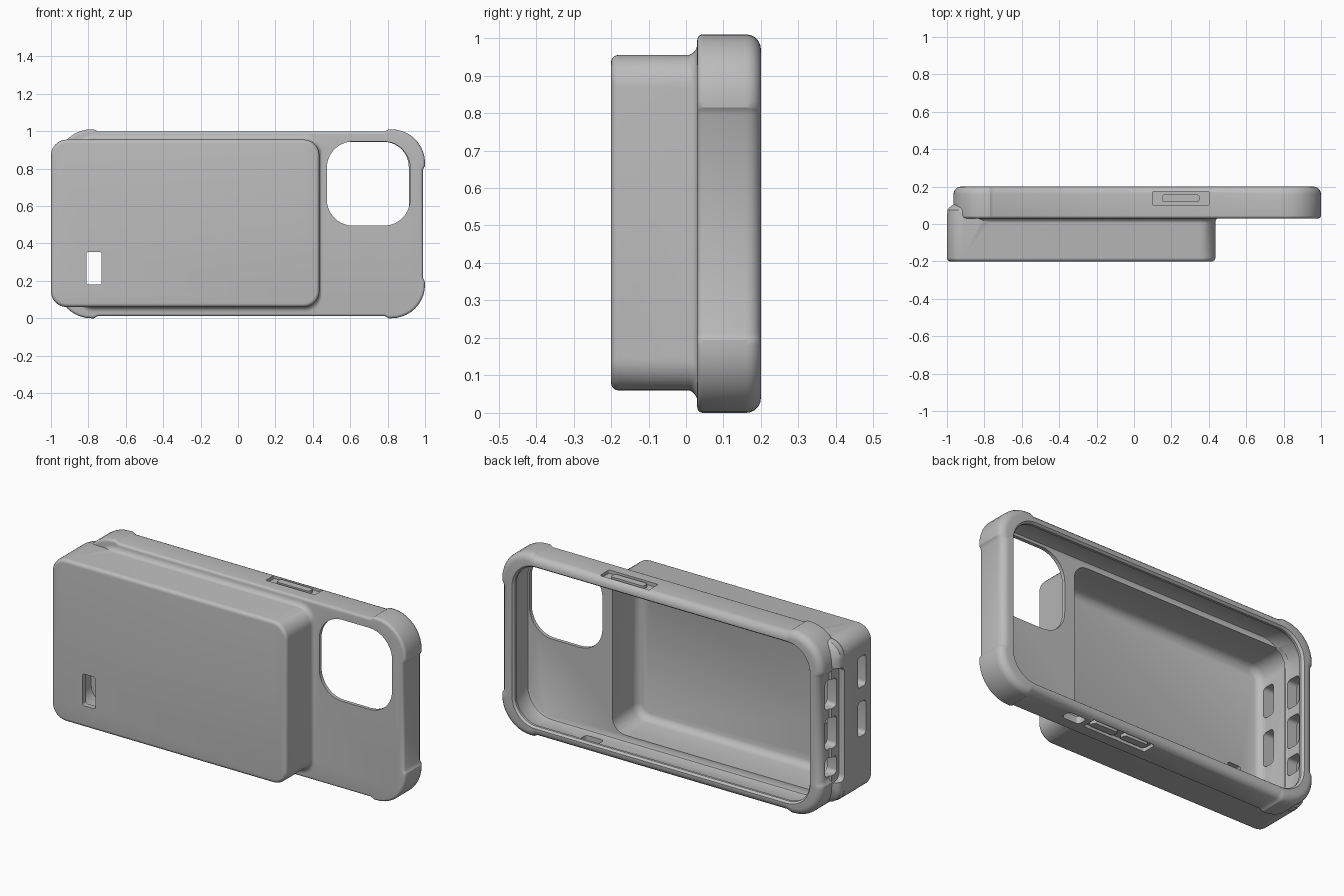
import bpy, bmesh, math
from mathutils import Vector

if "Cube" in bpy.data.objects:
    bpy.data.objects.remove(bpy.data.objects["Cube"], do_unlink=True)

grey = bpy.data.materials.new("matte_grey")
grey.use_nodes = True
grey.diffuse_color = (0.5, 0.5, 0.5, 1)
grey.node_tree.nodes["Principled BSDF"].inputs["Base Color"].default_value = (0.5, 0.5, 0.5, 1)

AXES = {"x": lambda u, v, w: (w, u, v),
        "y": lambda u, v, w: (u, w, v),
        "z": lambda u, v, w: (u, v, w)}


def outline(rect, r, inset=0, step=0, seg=10):
    """Rounded rectangle; step leaves raised corners between recessed sides."""
    u0, u1, v0, v1 = rect
    u0, u1, v0, v1 = u0 + inset, u1 - inset, v0 + inset, v1 - inset
    r = max(r - inset, 0.003)
    pts = []
    corners = [(u1 - r, v1 - r), (u0 + r, v1 - r), (u0 + r, v0 + r), (u1 - r, v0 + r)]
    for k, c in enumerate(corners):
        a0 = k * math.pi / 2
        arc = []
        for i in range(seg + 1):
            a = a0 + i * math.pi / 2 / seg
            arc.append(Vector((c[0] + r * math.cos(a), c[1] + r * math.sin(a))))
        if step:
            n0 = Vector((math.cos(a0), math.sin(a0)))
            n1 = Vector((-n0.y, n0.x))
            first, last = arc[0] - n1 * 0.015, arc[-1] - n0 * 0.015
            arc = ([first - n1 * 0.02 - n0 * step, first - n1 * 0.005 - n0 * step * 0.3, first]
                   + arc + [last, last - n0 * 0.005 - n1 * step * 0.3, last - n0 * 0.02 - n1 * step])
        pts += arc
    return pts


def loft(name, axis, levels):
    """Closed solid through (position, outline) levels."""
    bm = bmesh.new()
    rings = [[bm.verts.new(AXES[axis](p[0], p[1], w)) for p in pts] for w, pts in levels]
    for a, b in zip(rings, rings[1:]):
        for i in range(len(a)):
            j = (i + 1) % len(a)
            bm.faces.new((a[i], a[j], b[j], b[i]))
    bm.faces.new(rings[0])
    bm.faces.new(rings[-1])
    bmesh.ops.recalc_face_normals(bm, faces=bm.faces)
    mesh = bpy.data.meshes.new(name)
    bm.to_mesh(mesh)
    bm.free()
    mesh.materials.append(grey)
    ob = bpy.data.objects.new(name, mesh)
    bpy.context.collection.objects.link(ob)
    return ob


def prism(name, axis, rect, r, w0, w1):
    return loft(name, axis, [(w0, outline(rect, r, seg=5)), (w1, outline(rect, r, seg=5))])


def combine(target, tool, operation):
    mod = target.modifiers.new(operation, "BOOLEAN")
    mod.object, mod.operation, mod.solver = tool, operation, "EXACT"
    dg = bpy.context.evaluated_depsgraph_get()
    mesh = bpy.data.meshes.new_from_object(target.evaluated_get(dg))
    target.modifiers.clear()
    target.data = mesh
    bpy.data.objects.remove(tool, do_unlink=True)


def rounded(start, end, r0, r1, n=5):
    """(position, inset) pairs for a slab with rounded rims at both ends."""
    q = [i * math.pi / 2 / n for i in range(n + 1)]
    return ([(start + r0 * (1 - math.cos(a)), r0 * (1 - math.sin(a))) for a in q]
            + [(end - r1 * (1 - math.sin(a)), r1 * (1 - math.cos(a))) for a in q])


# Case shell with raised corner bumpers
shell = (-0.965, 1.0, 0.0, 1.01)
case = loft("phone_case", "y", [(y, outline(shell, 0.18, d, 0.011))
                                for y, d in rounded(0.03, 0.2, 0.015, 0.04)])

# Pack housing on the front
pack = (-1.0, 0.435, 0.06, 0.955)
combine(case, loft("pack_housing", "y", [(y, outline(pack, 0.085, d))
                                         for y, d in rounded(-0.2, 0.045, 0.02, 0.001)]), "UNION")

# Flared joint between housing and case
flare = []
for i in range(6):
    a = i * math.pi / 12 * 1.2
    g = 0.03 * (1 - math.cos(a)) - 0.001
    flare.append((0.03 * math.sin(a), outline((-0.86, 0.434 + g * 0.5, 0.06 - g, 0.955 + g), 0.085)))
flare.append((0.045, flare[-1][1]))
combine(case, loft("joint_flare", "y", flare), "UNION")

# End block joining the housing to the case end, scooped out for the ports
block = [(0.0, 0.001), (0.05, 0.001), (0.075, 0.003), (0.088, 0.012), (0.1, 0.028), (0.115, 0.045)]
end = loft("end_block", "y", [(y, outline((-1.0 + d, -0.7, 0.061 + d, 0.954 - d), 0.085)) for y, d in block])
combine(end, prism("scoop", "x", (0.045, 0.3, 0.19, 0.82), 0.03, -1.1, -0.964), "DIFFERENCE")
combine(case, end, "UNION")

# Phone pocket with a retaining lip
pocket = (-0.905, 0.93, 0.05, 0.96)
combine(case, loft("pocket", "y", [(y, outline(pocket, 0.15, d)) for y, d in
        [(0.05, 0.012), (0.055, 0.003), (0.065, 0), (0.15, 0), (0.165, 0.005),
         (0.175, 0.017), (0.188, 0.017), (0.21, 0.0)]]), "DIFFERENCE")

# Hollow inside the housing
hollow = (-0.93, 0.415, 0.085, 0.93)
combine(case, loft("hollow", "y", [(y, outline(hollow, 0.08, d)) for y, d in
        [(-0.17, 0.035), (-0.164, 0.02), (-0.15, 0.006), (-0.13, 0), (0.048, 0)]]), "DIFFERENCE")
combine(case, prism("hollow_mouth", "y", (-0.9, 0.415, 0.085, 0.93), 0.08, 0.0, 0.08), "DIFFERENCE")

# Camera window and front slot
window = (0.475, 0.92, 0.495, 0.945)
combine(case, loft("camera_window", "y", [(y, outline(window, 0.14)) for y in (0.0, 0.1)]), "DIFFERENCE")
combine(case, prism("front_slot", "y", (-0.81, -0.73, 0.18, 0.355), 0.012, -0.3, -0.1), "DIFFERENCE")

# Ports through the case end and the housing end
for z0, z1 in ((0.6, 0.76), (0.38, 0.55), (0.23, 0.33)):
    combine(case, prism("case_port", "x", (0.065, 0.15, z0, z1), 0.02, -1.1, -0.85), "DIFFERENCE")
for z0, z1 in ((0.65, 0.82), (0.38, 0.57)):
    combine(case, prism("pack_port", "x", (-0.14, -0.07, z0, z1), 0.02, -1.1, -0.85), "DIFFERENCE")

# Side buttons in shallow recesses: power on top, volume pair underneath
combine(case, prism("power_recess", "z", (0.1, 0.4, 0.1, 0.175), 0.006, 0.98, 1.1), "DIFFERENCE")
combine(case, prism("power_button", "z", (0.15, 0.35, 0.118, 0.157), 0.012, 0.97, 0.997), "UNION")
combine(case, prism("volume_recess", "z", (0.02, 0.4, 0.1, 0.175), 0.006, -0.1, 0.03), "DIFFERENCE")
for x0, x1 in ((0.04, 0.19), (0.23, 0.38)):
    combine(case, prism("volume_button", "z", (x0, x1, 0.118, 0.157), 0.012, 0.013, 0.04), "UNION")
combine(case, prism("switch_slot", "z", (0.43, 0.54, 0.1, 0.16), 0.02, -0.1, 0.09), "DIFFERENCE")

# Smooth shading with crisp edges
bpy.ops.object.select_all(action="DESELECT")
case.select_set(True)
bpy.context.view_layer.objects.active = case
bpy.ops.object.shade_smooth_by_angle(angle=math.radians(32))
